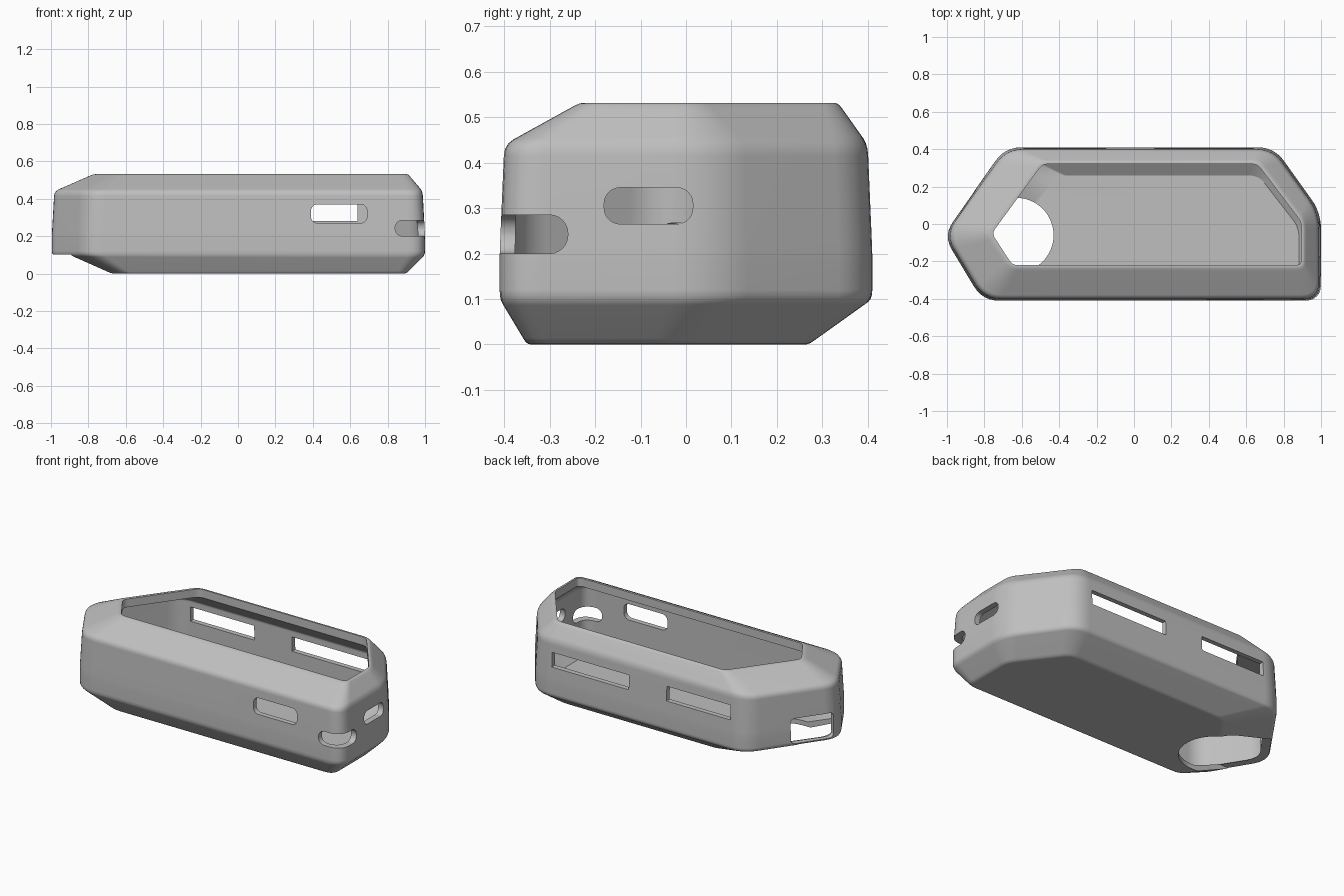
import bpy, bmesh, math
from mathutils import Vector, Matrix

if "Cube" in bpy.data.objects:
    bpy.data.objects.remove(bpy.data.objects["Cube"], do_unlink=True)

grey = bpy.data.materials.new("plain grey")
grey.use_nodes = True
colour = (0.52, 0.52, 0.52, 1)
grey.diffuse_color = colour
grey.node_tree.nodes["Principled BSDF"].inputs["Base Color"].default_value = colour

# Six-cornered plans: tip, back left, back right, end back, end front, front left
WAIST = [(-1.02, -.06), (-.69, .41), (.75, .41), (1, .06), (1, -.41), (-.81, -.41)]
BASE = [(-.73, -.17), (-.42, .27), (.68, .27), (.9, -.02), (.9, -.35), (-.62, -.35)]
RIM = [(-.785, -.05), (-.5, .335), (.67, .335), (.91, .015), (.91, -.235), (-.66, -.235)]
MOUTH = [(-.76, -.05), (-.49, .32), (.66, .32), (.895, .01), (.895, -.22), (-.65, -.22)]


def ring(plan, z, rounding, sx=1, sy=1, steps=7):
    """Closed outline with rounded corners."""
    pts = [Vector((x * sx, y * sy, z)) for x, y in plan]
    out = []
    for i, p in enumerate(pts):
        a = p + (pts[i - 1] - p).normalized() * rounding
        b = p + (pts[(i + 1) % len(pts)] - p).normalized() * rounding
        for k in range(steps):
            t = k / (steps - 1)
            out.append(a.lerp(p, t).lerp(p.lerp(b, t), t))
    return out


def soften(rings, softness):
    """Round each ridge of a stack of rings."""
    out = [rings[0]]
    for prev, cur, nxt, s in zip(rings, rings[1:], rings[2:], softness):
        if not s:
            out.append(cur)
            continue
        for t in (0, .33, .67, 1):
            layer = []
            for p, c, n in zip(prev, cur, nxt):
                a = c.lerp(p, min(.4, s / max((p - c).length, .001)))
                b = c.lerp(n, min(.4, s / max((n - c).length, .001)))
                layer.append(a.lerp(c, t).lerp(c.lerp(b, t), t))
            out.append(layer)
    return out + [rings[-1]]


def make_object(name, bm):
    bmesh.ops.recalc_face_normals(bm, faces=bm.faces)
    mesh = bpy.data.meshes.new(name)
    bm.to_mesh(mesh)
    bm.free()
    mesh.materials.append(grey)
    obj = bpy.data.objects.new(name, mesh)
    bpy.context.collection.objects.link(obj)
    return obj


# Hollow case: up the outside, over the rim, down the inside
rings = soften([
    ring(BASE, 0, .05, .96, .94),
    ring(BASE, 0, .05),
    ring(WAIST, .1, .09),
    ring(WAIST, .2, .09),
    ring(WAIST, .44, .09, .987, .975),
    ring(RIM, .531, .04),
    ring(MOUTH, .531, .03),
    ring(MOUTH, .48, .03),
    ring(WAIST, .41, .08, .955, .91),
    ring(WAIST, .11, .08, .965, .92),
    ring(BASE, .03, .05, .98, .96),
], [.02, .02, .02, .025, .02, 0, 0, .01, .01])

bm = bmesh.new()
layers = [[bm.verts.new(p) for p in r] for r in rings]
for low, high in zip(layers, layers[1:]):
    for i in range(len(low)):
        j = (i + 1) % len(low)
        bm.faces.new((low[i], low[j], high[j], high[i]))
bm.faces.new(layers[0])
bm.faces.new(layers[-1])
case = make_object("case_shell", bm)

cutters = []


def cut(name, lo, hi, radius, turn=0):
    """Rounded box opening between two corners, turned about its centre."""
    lo, hi = Vector(lo), Vector(hi)
    bm = bmesh.new()
    bmesh.ops.create_cube(bm, size=1)
    bmesh.ops.scale(bm, vec=hi - lo, verts=bm.verts)
    if radius:
        bmesh.ops.bevel(bm, geom=bm.edges[:], offset=radius, segments=6,
                        profile=.5, affect='EDGES')
    bmesh.ops.transform(bm, matrix=Matrix.Translation((lo + hi) / 2)
                        @ Matrix.Rotation(turn, 4, 'Z'), verts=bm.verts)
    cutters.append(make_object(name, bm))


# Openings through the walls
cut("front_button_slot", (.39, -.6, .27), (.69, -.28, .37), .035)
cut("end_slot", (.82, -.18, .265), (1.2, .015, .345), .035)
cut("corner_slot", (.84, -.6, .2), (1.2, -.26, .285), .04)
cut("back_slot_long", (.11, .3, .28), (.64, .6, .37), 0)
cut("back_slot_short", (-.59, .3, .28), (-.15, .6, .37), 0)
cut("tip_window", (-1.045, -.03, .112), (-.785, .17, .267), .025, math.atan2(.46, .32))

# Round opening in the floor, running out under the tip
bm = bmesh.new()
bmesh.ops.create_cone(bm, cap_ends=True, segments=64, radius1=.2, radius2=.2, depth=.3,
                      matrix=Matrix.Translation((-.63, -.06, -.05)))
cutters.append(make_object("floor_hole", bm))
cut("floor_channel", (-1.3, -.26, -.2), (-.63, .14, .102), 0)

for cutter in cutters:
    cutter.hide_render = True
    mod = case.modifiers.new(cutter.name, 'BOOLEAN')
    mod.operation = 'DIFFERENCE'
    mod.solver = 'EXACT'
    mod.object = cutter

# Bake the openings, then shade smooth with crisp cut edges
graph = bpy.context.evaluated_depsgraph_get()
baked = bpy.data.meshes.new_from_object(case.evaluated_get(graph))
case.modifiers.clear()
case.data = baked
for cutter in cutters:
    bpy.data.objects.remove(cutter, do_unlink=True)
baked.shade_smooth()
baked.set_sharp_from_angle(angle=math.radians(30))
weighted = case.modifiers.new("even_shading", 'WEIGHTED_NORMAL')
weighted.keep_sharp = True
